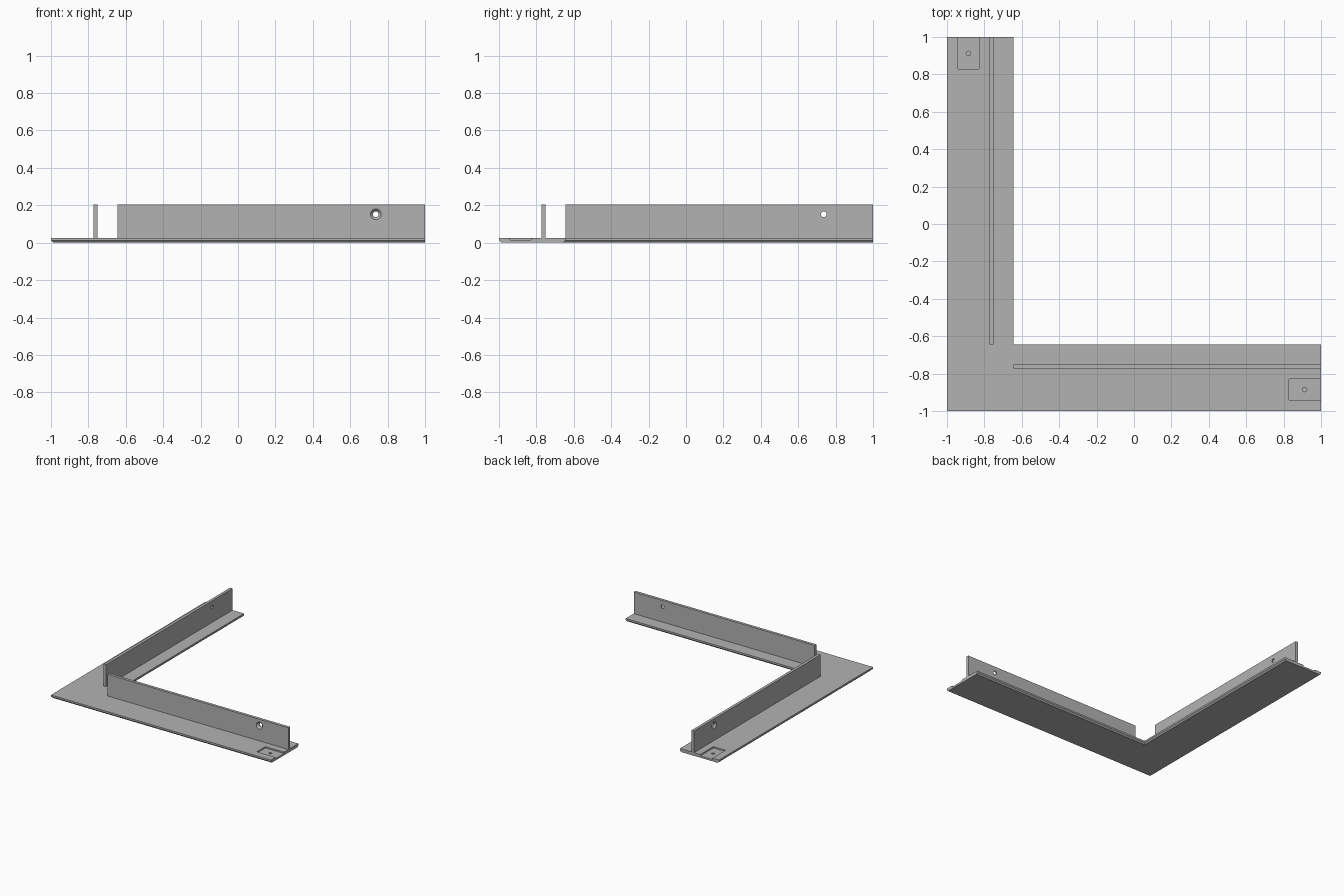
import bpy, bmesh
from mathutils import Matrix, Vector

cube = bpy.data.objects.get("Cube")
if cube:
    bpy.data.objects.remove(cube, do_unlink=True)

INNER = -0.645      # inner edge of both arms
BASE = 0.026        # base plate thickness
TOP = 0.204         # top of the upright walls
CHAMFER = 0.012
SWAP = Matrix(((0, 1, 0, 0), (1, 0, 0, 0), (0, 0, 1, 0), (0, 0, 0, 1)))

grey = bpy.data.materials.new("plain grey")
grey.use_nodes = True
COLOUR = (0.45, 0.45, 0.45, 1)
grey.diffuse_color = COLOUR
grey.node_tree.nodes["Principled BSDF"].inputs["Base Color"].default_value = COLOUR


def make_object(name, bm, swap=False):
    """Turn a bmesh into an object, optionally reflected onto the other arm."""
    if swap:
        bm.transform(SWAP)
    bmesh.ops.recalc_face_normals(bm, faces=bm.faces)
    mesh = bpy.data.meshes.new(name)
    bm.to_mesh(mesh)
    bm.free()
    mesh.materials.append(grey)
    obj = bpy.data.objects.new(name, mesh)
    bpy.context.collection.objects.link(obj)
    return obj


def box(lo, hi):
    bm = bmesh.new()
    lo, hi = Vector(lo), Vector(hi)
    size = Matrix.Diagonal((hi - lo).to_4d())
    size[3][3] = 1
    bmesh.ops.create_cube(bm, size=1, matrix=Matrix.Translation((lo + hi) / 2) @ size)
    return bm


def cone(centre, r1, r2, depth, along_y=False):
    bm = bmesh.new()
    turn = Matrix.Rotation(-1.5707963, 4, 'X') if along_y else Matrix()
    bmesh.ops.create_cone(bm, cap_ends=True, segments=32, radius1=r1, radius2=r2,
                          depth=depth, matrix=Matrix.Translation(centre) @ turn)
    return bm


def cut(target, cutter):
    mod = target.modifiers.new("cut", 'BOOLEAN')
    mod.operation = 'DIFFERENCE'
    mod.solver = 'EXACT'
    mod.object = cutter
    cutter.hide_render = True
    bpy.context.view_layer.objects.active = target
    bpy.ops.object.modifier_apply(modifier=mod.name)
    bpy.data.objects.remove(cutter, do_unlink=True)


# L-shaped base plate, chamfered under its long edges
def outline(c):
    o, i = -1 + c, INNER - c
    return [(o, o), (1, o), (1, i), (i, i), (i, 1), (o, 1)]


bm = bmesh.new()
rings = [[bm.verts.new((x, y, z)) for x, y in outline(c)]
         for c, z in ((CHAMFER, 0), (0, CHAMFER), (0, BASE))]
bm.faces.new(rings[0])
bm.faces.new(rings[-1])
for a, b in zip(rings, rings[1:]):
    for k in range(6):
        n = (k + 1) % 6
        bm.faces.new((a[k], a[n], b[n], b[k]))
base = make_object("base_plate", bm)

for side, swap in (("front", False), ("right", True)):
    # Open-ended pocket with a small blind hole
    cut(base, make_object("pocket_cutter", box((0.83, -0.94, 0.015), (1.1, -0.83, 0.1)), swap))
    cut(base, make_object("pin_cutter", cone((0.912, -0.885, 0.02), 0.012, 0.012, 0.03), swap))

    # Upright wall with a screw hole countersunk on its outer side
    wall = make_object(side + "_wall", box((INNER, -0.773, BASE), (1, -0.75, TOP)), swap)
    cut(wall, make_object("hole_cutter", cone((0.737, -0.76, 0.152), 0.015, 0.015, 0.1, True), swap))
    cut(wall, make_object("sink_cutter", cone((0.737, -0.768, 0.152), 0.034, 0.014, 0.02, True), swap))
